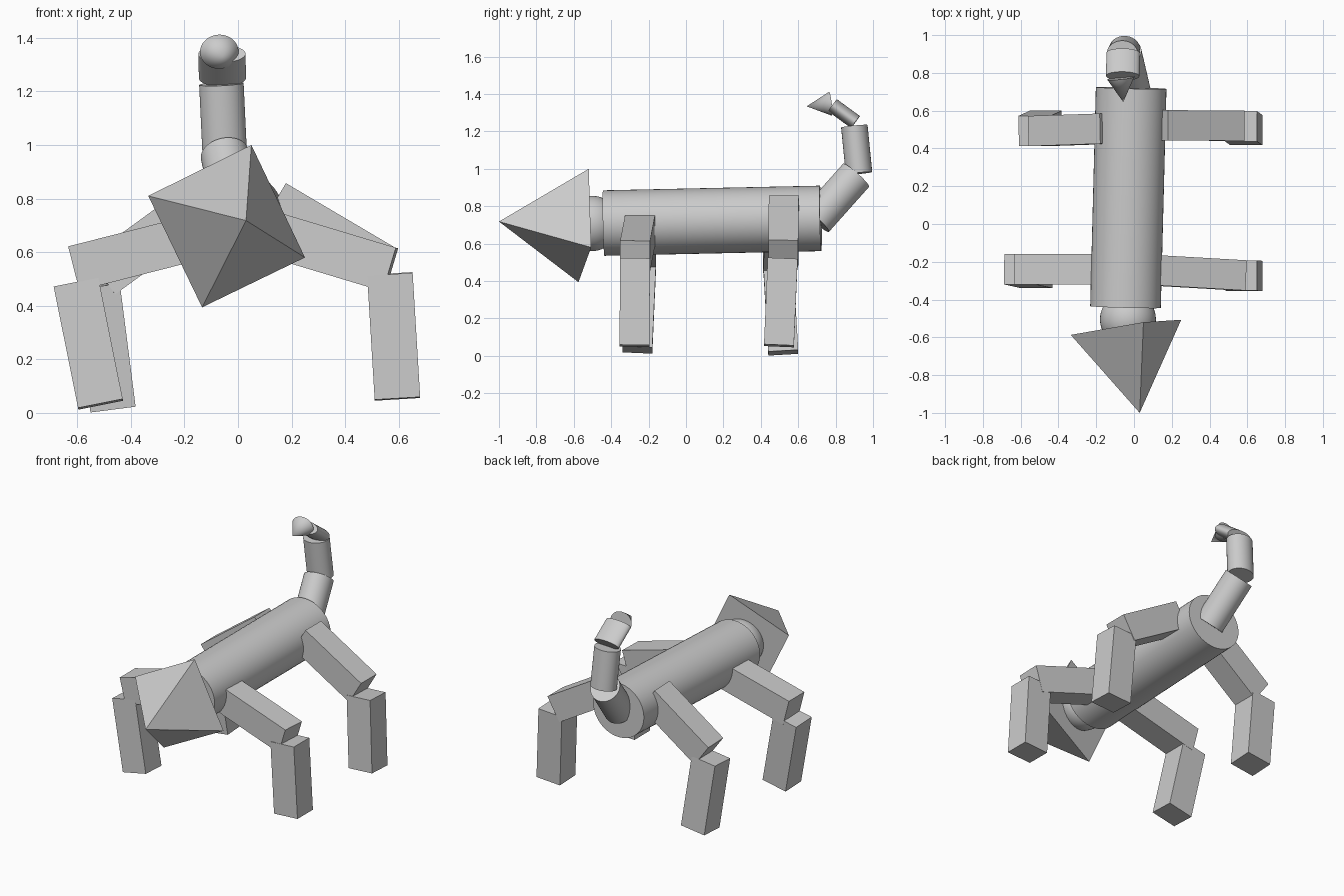
import bpy, bmesh
from mathutils import Vector, Matrix

if "Cube" in bpy.data.objects:
    bpy.data.objects.remove(bpy.data.objects["Cube"])


def finish(name, bm, smooth=False):
    bmesh.ops.recalc_face_normals(bm, faces=bm.faces[:])
    me = bpy.data.meshes.new(name)
    bm.to_mesh(me)
    bm.free()
    ob = bpy.data.objects.new(name, me)
    bpy.context.collection.objects.link(ob)
    if smooth:
        bpy.ops.object.select_all(action='DESELECT')
        ob.select_set(True)
        bpy.context.view_layer.objects.active = ob
        bpy.ops.object.shade_smooth_by_angle()
    return ob


def frame(p, q, hint):
    """Matrix at the midpoint of p-q: local z runs along p-q, local x near hint."""
    p, q = Vector(p), Vector(q)
    z = (q - p).normalized()
    x = Vector(hint)
    x = (x - z * x.dot(z)).normalized()
    m = Matrix((x, z.cross(x), z)).transposed().to_4x4()
    m.translation = (p + q) / 2
    return m, (q - p).length


def rod(name, p, q, rx, ry, tip=1.0):
    m, length = frame(p, q, (1, 0, 0))
    bm = bmesh.new()
    bmesh.ops.create_cone(bm, cap_ends=True, segments=48, radius1=1, radius2=tip,
                          depth=length, matrix=m @ Matrix.Diagonal((rx, ry, 1, 1)))
    finish(name, bm, True)


def beam(name, p, q, depth=0.16, width=0.17):
    m, length = frame(p, q, (0, 1, 0))
    bm = bmesh.new()
    bmesh.ops.create_cube(bm, size=1, matrix=m @ Matrix.Diagonal((depth, width, length, 1)))
    finish(name, bm)


# Body and neck ball
rod("body", (-0.045, -0.44, 0.71), (-0.015, 0.72, 0.735), 0.187, 0.175)
bm = bmesh.new()
bmesh.ops.create_uvsphere(bm, u_segments=48, v_segments=24, radius=0.148,
                          matrix=Matrix.Translation((-0.032, -0.505, 0.708)))
finish("neck", bm, True)

# Pyramid head pointing forward
bm = bmesh.new()
base = [bm.verts.new(c) for c in ((-0.335, -0.587, 0.81), (0.05, -0.52, 1.0),
                                  (0.25, -0.507, 0.58), (-0.134, -0.575, 0.394))]
nose = bm.verts.new((0.03, -1.0, 0.718))
bm.faces.new(base)
for i in range(4):
    bm.faces.new((base[i], base[(i + 1) % 4], nose))
finish("head", bm)

# Legs: upper inner end, upper outer end, lower top, lower bottom
legs = {
    "front_right": ((0.10, -0.245, 0.675), (0.569, -0.272, 0.534),
                    (0.567, -0.273, 0.517), (0.595, -0.275, 0.054)),
    "front_left": ((-0.15, -0.24, 0.657), (-0.613, -0.24, 0.539),
                   (-0.604, -0.24, 0.485), (-0.513, -0.26, 0.032)),
    "rear_right": ((0.136, 0.523, 0.784), (0.541, 0.52, 0.545),
                   (0.567, 0.517, 0.517), (0.595, 0.497, 0.054)),
    "rear_left": ((-0.13, 0.505, 0.787), (-0.51, 0.492, 0.51),
                  (-0.526, 0.493, 0.476), (-0.467, 0.52, 0.017)),
}
for side, (a, b, c, d) in legs.items():
    beam(side + "_upper_leg", a, b)
    beam(side + "_lower_leg", c, d)

# Curled tail in three segments with a cone tip
rod("tail_lower", (0.0, 0.695, 0.725), (-0.05, 0.909, 0.965), 0.09, 0.093)
rod("tail_middle", (-0.05, 0.925, 0.976), (-0.062, 0.90, 1.228), 0.083, 0.071)
rod("tail_upper", (-0.058, 0.906, 1.25), (-0.06, 0.783, 1.34), 0.088, 0.04)
rod("tail_tip", (-0.07, 0.772, 1.348), (-0.057, 0.645, 1.334), 0.072, 0.064, tip=0.0)
